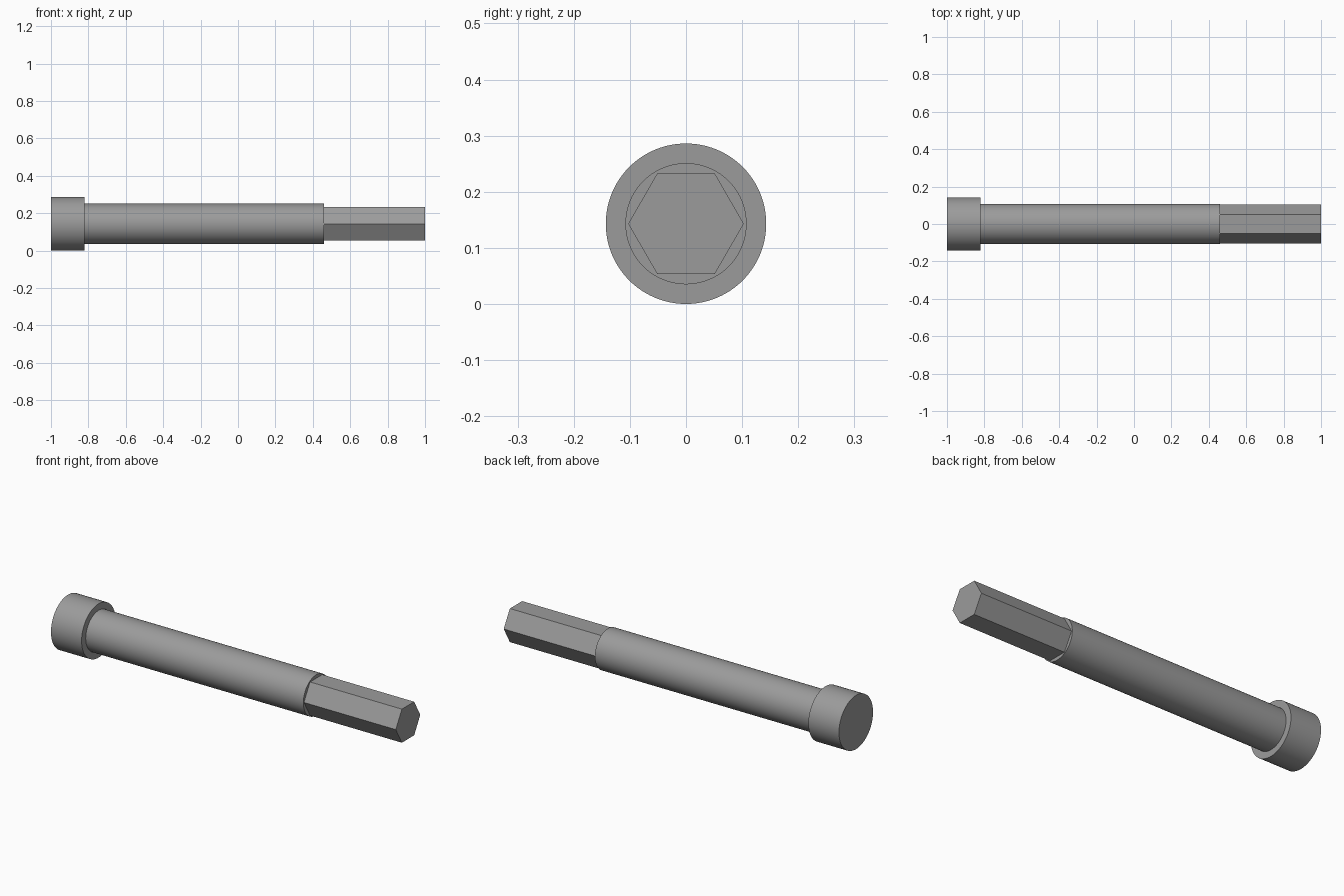
import bpy, bmesh, math

if "Cube" in bpy.data.objects:
    bpy.data.objects.remove(bpy.data.objects["Cube"])

AXIS_Z = 0.143

steel = bpy.data.materials.new("grey_steel")
steel.diffuse_color = (0.33, 0.33, 0.33, 1)
steel.use_nodes = True
steel.node_tree.nodes["Principled BSDF"].inputs["Base Color"].default_value = steel.diffuse_color


def lathe(name, profile, sides, cap_start=True, cap_end=True):
    """Skin rings of (x, radius) along the x axis; first corner points to +y."""
    bm = bmesh.new()
    rings = []
    for x, r in profile:
        rings.append([bm.verts.new((x, r * math.cos(a), AXIS_Z + r * math.sin(a)))
                      for a in (2 * math.pi * i / sides for i in range(sides))])
    for a, b in zip(rings, rings[1:]):
        for i in range(sides):
            j = (i + 1) % sides
            bm.faces.new((a[i], a[j], b[j], b[i]))
    if cap_start:
        bm.faces.new(rings[0][::-1])
    if cap_end:
        bm.faces.new(rings[-1])
    # Face normals point away from the axis
    bm.normal_update()
    side = bm.faces[0] if hasattr(bm.faces, "ensure_lookup_table") and not bm.faces.ensure_lookup_table() else None
    c = side.calc_center_median()
    if side.normal.y * c.y + side.normal.z * (c.z - AXIS_Z) < 0:
        bmesh.ops.reverse_faces(bm, faces=bm.faces[:])
    if cap_start and cap_end:
        bmesh.ops.recalc_face_normals(bm, faces=bm.faces[:])
    mesh = bpy.data.meshes.new(name)
    bm.to_mesh(mesh)
    bm.free()
    mesh.materials.append(steel)
    obj = bpy.data.objects.new(name, mesh)
    bpy.context.collection.objects.link(obj)
    return obj


# Round head and shaft turned from one stepped profile
shaft = lathe("head_and_shaft",
              [(-1, 0.143), (-0.82, 0.143), (-0.82, 0.108), (0.46, 0.108)], 96)
bpy.context.view_layer.objects.active = shaft
shaft.select_set(True)
bpy.ops.object.shade_smooth_by_angle(angle=math.radians(30))

# Hexagonal drive end, recalculated as a closed bar seated just inside the shaft
lathe("hex_end", [(0.455, 0.103), (1.0, 0.103)], 6)
